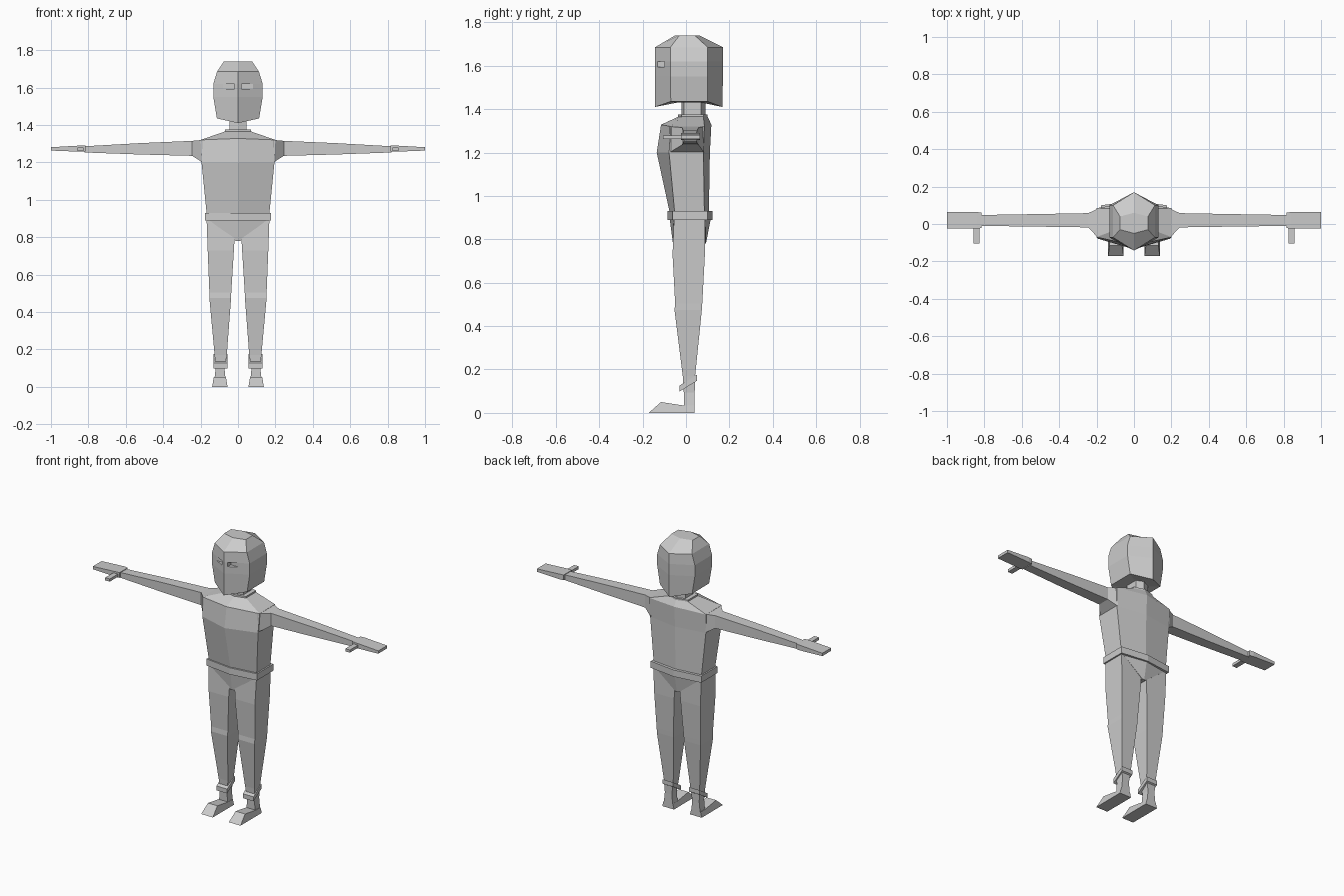
import bpy, bmesh
from mathutils import Matrix, Vector

grey = bpy.data.materials.new("plain_grey")
grey.diffuse_color = (0.6, 0.6, 0.6, 1)


def loft(name, rings):
    """Skin a list of equal-length point rings and cap both ends."""
    bm = bmesh.new()
    loops = [[bm.verts.new(p) for p in r] for r in rings]
    n = len(loops[0])
    for a, b in zip(loops, loops[1:]):
        for i in range(n):
            j = (i + 1) % n
            bm.faces.new((a[i], a[j], b[j], b[i]))
    bm.faces.new(loops[0][::-1])
    bm.faces.new(loops[-1])
    bmesh.ops.recalc_face_normals(bm, faces=bm.faces)
    me = bpy.data.meshes.new(name)
    bm.to_mesh(me)
    bm.free()
    me.materials.append(grey)
    ob = bpy.data.objects.new(name, me)
    bpy.context.collection.objects.link(ob)
    return ob


def pair(name, rings):
    """Build the part on +x and its mirrored twin on -x."""
    for side, s in (("left", 1), ("right", -1)):
        loft(f"{side}_{name}", [[(s * x, y, z) for x, y, z in r] for r in rings])


def hexa(z, w, front, yf, yb, back, dz=0.0):
    """Six-sided plan section; dz lifts the front and back points."""
    return [(0, front, z + dz), (w, yf, z), (w, yb, z),
            (0, back, z + dz), (-w, yb, z), (-w, yf, z)]


def zrect(z, x0, x1, y0, y1):
    return [(x0, y0, z), (x1, y0, z), (x1, y1, z), (x0, y1, z)]


def xrect(x, y0, y1, z0, z1):
    return [(x, y0, z0), (x, y1, z0), (x, y1, z1), (x, y0, z1)]


# Head
head = loft("head", [
    hexa(1.43, 0.06, -0.06, -0.04, 0.07, 0.10),
    hexa(1.435, 0.113, -0.142, -0.07, 0.10, 0.168, -0.025),
    hexa(1.55, 0.132, -0.142, -0.072, 0.10, 0.17),
    hexa(1.62, 0.132, -0.142, -0.072, 0.10, 0.17),
    hexa(1.685, 0.112, -0.142, -0.072, 0.10, 0.17),
    hexa(1.74, 0.075, -0.05, -0.03, 0.04, 0.06),
])

# Recessed eye slots
for s in (1, -1):
    cutter = loft("eye_cutter", [zrect(z, s * 0.02, s * 0.09, -0.2, -0.1)
                                 for z in (1.593, 1.62)])
    cutter.hide_render = True
    cutter.hide_viewport = True
    mod = head.modifiers.new("eye_slot", "BOOLEAN")
    mod.operation = "DIFFERENCE"
    mod.solver = "EXACT"
    mod.object = cutter

# Neck and collar
loft("neck", [hexa(z, 0.045, -0.02, -0.01, 0.07, 0.09) for z in (1.34, 1.44)])
loft("collar", [hexa(z, 0.07, -0.037, -0.02, 0.08, 0.10) for z in (1.35, 1.375)])

# Torso
loft("torso", [
    hexa(0.90, 0.165, -0.07, -0.05, 0.085, 0.105),
    hexa(1.20, 0.195, -0.135, -0.078, 0.08, 0.11),
    hexa(1.32, 0.20, -0.115, -0.07, 0.085, 0.117, 0.008),
    hexa(1.365, 0.07, -0.035, -0.02, 0.08, 0.10),
])

# Belt and pelvis
loft("belt", [hexa(z, 0.177, -0.085, -0.062, 0.10, 0.123) for z in (0.888, 0.93)])
loft("pelvis", [
    hexa(0.78, 0.012, -0.06, -0.058, 0.09, 0.092),
    hexa(0.90, 0.165, -0.076, -0.056, 0.088, 0.115),
])

# Shoulders and arms
pair("arm", [
    xrect(0.19, -0.076, 0.083, 1.20, 1.32),
    xrect(0.245, -0.018, 0.058, 1.235, 1.315),
    xrect(0.52, -0.014, 0.053, 1.242, 1.303),
    xrect(0.82, -0.010, 0.048, 1.253, 1.286),
])

# Hands and thumbs
pair("hand", [
    xrect(0.815, -0.022, 0.06, 1.257, 1.290),
    xrect(0.84, -0.024, 0.064, 1.257, 1.290),
    xrect(1.0, -0.024, 0.064, 1.263, 1.281),
])
pair("thumb", [xrect(x, -0.105, -0.02, 1.262, 1.279) for x in (0.825, 0.857)])

# Legs
pair("leg", [
    zrect(0.09, 0.072, 0.12, -0.01, 0.04),
    zrect(0.17, 0.06, 0.125, -0.015, 0.042),
    zrect(0.475, 0.037, 0.153, -0.053, 0.073),
    zrect(0.505, 0.036, 0.153, -0.050, 0.075),
    zrect(0.73, 0.022, 0.162, -0.062, 0.087),
    zrect(0.90, 0.012, 0.168, -0.055, 0.088),
])

# Tilted ankle bands
pair("ankle_band", [
    [(x, y, z + dz) for x, y, z in
     ((0.055, -0.03, 0.098), (0.13, -0.03, 0.098),
      (0.13, 0.05, 0.148), (0.055, 0.05, 0.148))]
    for dz in (0, 0.028)
])

# Feet with ankles: side outlines skinned across the width
pair("foot", [
    [(x0 + t0, -0.172, 0), (x0 + t1, -0.115, 0.05),
     (x0 + t1, -0.005, 0.033), (x0 + t1, 0.04, 0.033), (x0, 0.04, 0)]
    for x0, t0, t1 in ((0.056, 0, 0.008), (0.138, 0, -0.008))
])
pair("ankle", [
    zrect(0.02, 0.064, 0.128, -0.008, 0.04),
    zrect(0.095, 0.072, 0.12, -0.01, 0.04),
])
